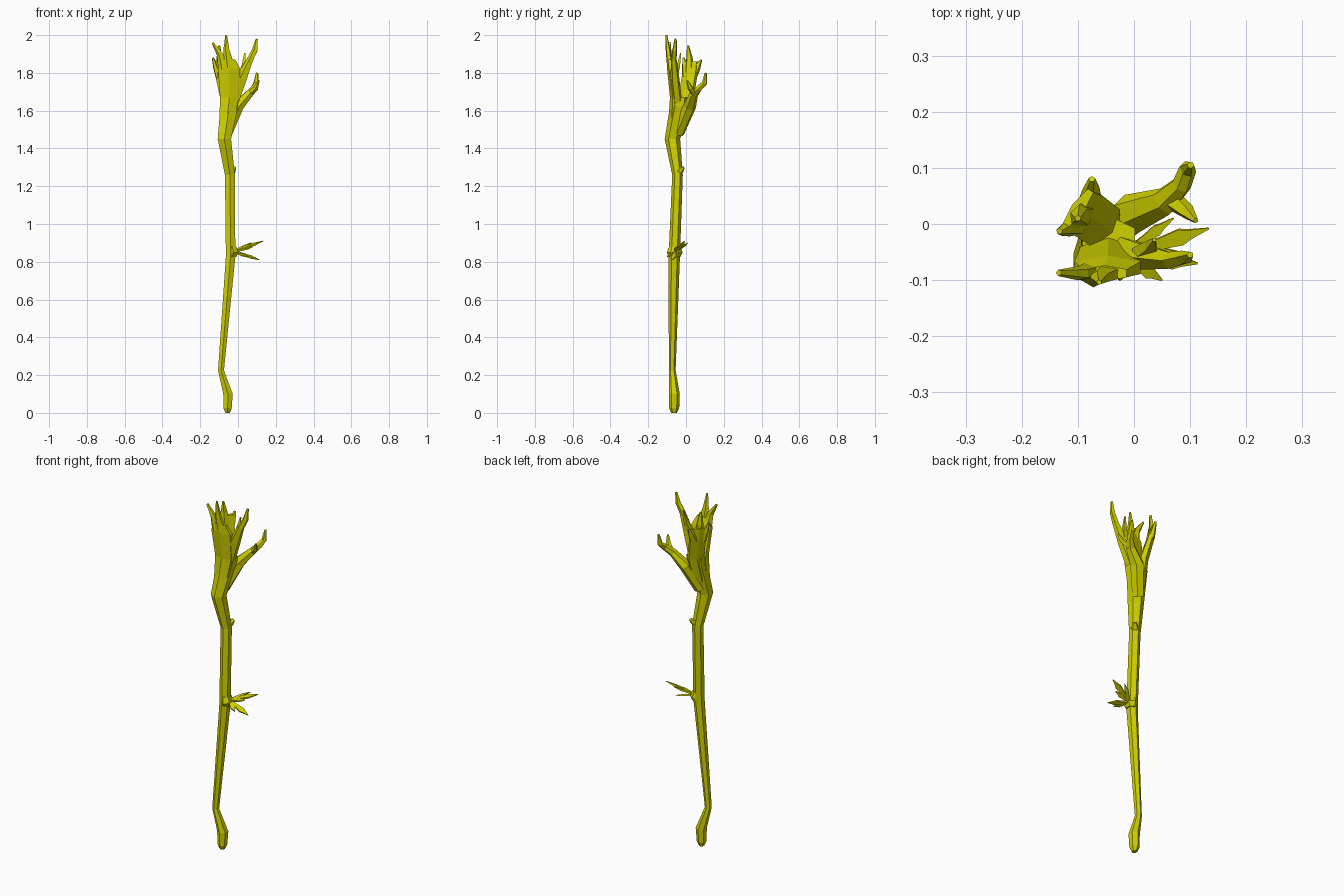
import bpy, bmesh, math
from mathutils import Vector

wood = bpy.data.materials.new("yellow_wood")
wood.diffuse_color = (0.64, 0.64, 0.0, 1)


def limb(name, stations, wide=(1, 0, 0), sides=6, level=False):
    """Loft through stations (x, y, z, half_width, half_thickness)."""
    bm = bmesh.new()
    pts = [Vector(s[:3]) for s in stations]
    rings = []
    for i, s in enumerate(stations):
        d = (pts[min(i + 1, len(pts) - 1)] - pts[max(i - 1, 0)]).normalized()
        if level:
            d = Vector((0, 0, 1))
        u = Vector(wide)
        u = (u - d * u.dot(d)).normalized()
        v = d.cross(u)
        ring = []
        for k in range(sides):
            a = math.tau * (k + 0.5) / sides
            ring.append(bm.verts.new(pts[i] + u * s[3] * math.cos(a) + v * s[4] * math.sin(a)))
        rings.append(ring)
    for a, b in zip(rings, rings[1:]):
        for k in range(sides):
            n = (k + 1) % sides
            bm.faces.new((a[k], a[n], b[n], b[k]))
    bm.faces.new(rings[0][::-1])
    bm.faces.new(rings[-1])
    bmesh.ops.recalc_face_normals(bm, faces=bm.faces)
    mesh = bpy.data.meshes.new(name)
    bm.to_mesh(mesh)
    bm.free()
    mesh.materials.append(wood)
    ob = bpy.data.objects.new(name, mesh)
    bpy.context.collection.objects.link(ob)
    return ob


# crooked shaft
limb("shaft", [
    (-.055, -.063, 0, .014, .015), (-.055, -.063, .025, .025, .027),
    (-.053, -.062, .1, .029, .029), (-.09, -.073, .225, .018, .018),
    (-.039, -.062, .83, .029, .030), (-.043, -.045, 1.26, .030, .028),
    (-.072, -.072, 1.45, .041, .041), (-.047, -.033, 1.62, .054, .052),
    (-.045, -.030, 1.67, .054, .045)], level=True)

# knots on the shaft
limb("upper_knot", [(-.04, -.04, 1.27, .02, .02), (-.028, -.027, 1.285, .02, .016),
                    (-.018, -.014, 1.30, .010, .008)], sides=5)
limb("leaf_knot", [(-.03, -.06, .825, .025, .03), (-.025, -.06, .85, .03, .042),
                   (-.03, -.06, .88, .025, .03)], level=True)

# front half of the claw head with its spikes
limb("front_palm", [
    (-.065, -.06, 1.5, .04, .035), (-.045, -.055, 1.67, .058, .03),
    (-.047, -.078, 1.82, .068, .022), (-.052, -.088, 1.87, .045, .014)], level=True)
limb("front_left_spike", [(-.075, -.083, 1.82, .03, .016), (-.095, -.088, 1.90, .018, .013),
                          (-.134, -.087, 1.96, .006, .006)], sides=5)
limb("front_tall_spike", [(-.045, -.085, 1.83, .034, .016), (-.06, -.095, 1.92, .018, .013),
                          (-.062, -.104, 2.0, .005, .005)], sides=5)
limb("front_right_spike", [
    (-.02, -.045, 1.65, .03, .025), (.02, -.058, 1.77, .032, .024),
    (.065, -.065, 1.87, .018, .016), (.09, -.06, 1.92, .016, .013),
    (.1, -.055, 1.98, .006, .006)], sides=5)
limb("front_twig", [(.01, -.055, 1.77, .02, .016), (.03, -.04, 1.84, .014, .012),
                    (.036, -.028, 1.905, .004, .004)], sides=4)

# back left half of the claw head
across = (.067, .093, 0)
limb("back_palm", [
    (-.06, -.04, 1.53, .04, .035), (-.06, .0, 1.67, .048, .026),
    (-.088, .02, 1.79, .050, .020), (-.100, .028, 1.86, .045, .012)],
    wide=across, level=True)
for name, root, mid, tip in [
        ("back_tall_spike", (-.09, .015, 1.80), (-.10, .018, 1.88), (-.10, .01, 1.945)),
        ("back_spike", (-.08, .04, 1.79), (-.078, .06, 1.83), (-.075, .080, 1.87)),
        ("left_spike", (-.10, .0, 1.78), (-.118, -.005, 1.83), (-.133, -.013, 1.88))]:
    limb(name, [(*root, .027, .018), (*mid, .02, .013), (*tip, .006, .006)], wide=across, sides=5)

# right branch that forks
limb("right_branch", [
    (-.06, -.04, 1.48, .032, .03), (-.005, .018, 1.62, .038, .032),
    (.055, .04, 1.685, .026, .022), (.085, .07, 1.72, .018, .018),
    (.096, .098, 1.745, .016, .014), (.101, .105, 1.80, .006, .006)], wide=(1, -1, 0))
limb("right_branch_fork", [(.065, .045, 1.69, .02, .018), (.095, .022, 1.72, .014, .014),
                           (.11, .006, 1.76, .005, .005)], wide=(0, 1, 0), sides=5)

# leaves sprouting from the middle knot
base = Vector((-.02, -.055, .855))
for i, (tip, half) in enumerate([((.133, -.008, .91), .021), ((.113, -.07, .81), .022),
                                 ((.05, -.1, .825), .018), ((.08, -.05, .88), .018),
                                 ((.07, .01, .9), .014)]):
    tip = Vector(tip)
    at = lambda t: tuple(base.lerp(tip, t))
    limb(f"leaf_{i + 1}", [(*at(0), .008, .006), (*at(.45), half * .7, .007),
                           (*at(.68), half, .006), (*at(.78), half * .6, .005),
                           (*at(1), .002, .002)], wide=(0, 1, .35), sides=4)
